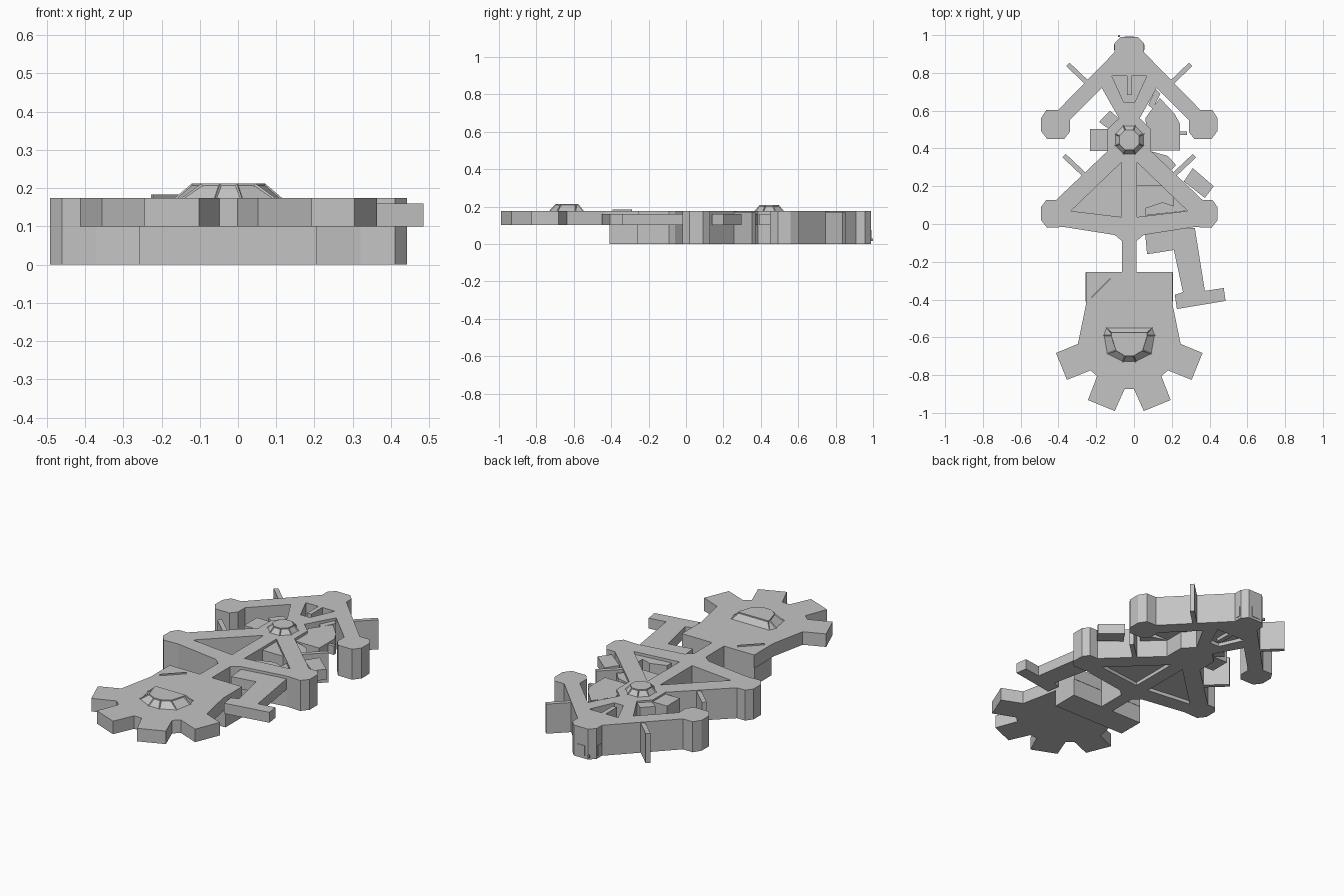
import bpy, bmesh, math
from mathutils import Vector

if "Cube" in bpy.data.objects:
    bpy.data.objects.remove(bpy.data.objects["Cube"])

CX = -0.025      # mirror axis of the station
TOP = 0.175      # deck height

grey = bpy.data.materials.new("hull_grey")
grey.diffuse_color = (0.55, 0.55, 0.55, 1)
grey.use_nodes = True
grey.node_tree.nodes["Principled BSDF"].inputs["Base Color"].default_value = grey.diffuse_color


def finish(name, me):
    me.materials.clear()
    me.materials.append(grey)
    ob = bpy.data.objects.new(name, me)
    bpy.context.collection.objects.link(ob)
    return ob


def slab(name, outline, z0, z1, holes=()):
    """Extrude a flat outline with holes between two heights."""
    cu = bpy.data.curves.new(name + "_profile", 'CURVE')
    cu.dimensions = '2D'
    cu.fill_mode = 'BOTH'
    cu.extrude = (z1 - z0) / 2
    for loop in [outline, *holes]:
        sp = cu.splines.new('POLY')
        sp.points.add(len(loop) - 1)
        for p, (x, y) in zip(sp.points, loop):
            p.co = (x, y, 0, 1)
        sp.use_cyclic_u = True
    tmp = bpy.data.objects.new(name + "_tmp", cu)
    bpy.context.collection.objects.link(tmp)
    bpy.context.view_layer.update()
    dg = bpy.context.evaluated_depsgraph_get()
    me = bpy.data.meshes.new_from_object(tmp.evaluated_get(dg))
    bpy.data.objects.remove(tmp)
    bm = bmesh.new()
    bm.from_mesh(me)
    bmesh.ops.remove_doubles(bm, verts=bm.verts, dist=1e-5)
    bmesh.ops.translate(bm, verts=bm.verts, vec=(0, 0, (z0 + z1) / 2))
    bmesh.ops.recalc_face_normals(bm, faces=bm.faces)
    for f in bm.faces:
        f.smooth = False
    bm.to_mesh(me)
    bm.free()
    me.name = name
    return finish(name, me)


def mirrored(half):
    """Right half outline (offsets from the axis) -> whole outline."""
    return [(CX + x, y) for x, y in half] + [(CX - x, y) for x, y in reversed(half)]


def bar(name, a, b, width, z0, z1):
    """Upright plate running from a to b."""
    a, b = Vector(a), Vector(b)
    d = (b - a).normalized()
    n = Vector((-d.y, d.x)) * width / 2
    return slab(name, [tuple(a + n), tuple(b + n), tuple(b - n), tuple(a - n)], z0, z1)


def box(name, x0, x1, y0, y1, z0, z1):
    return slab(name, [(x0, y0), (x1, y0), (x1, y1), (x0, y1)], z0, z1)


def dome(name, base, top, z1):
    """Faceted canopy with raised ribs and inset panes."""
    bm = bmesh.new()
    lo = [bm.verts.new((x, y, TOP)) for x, y in base]
    hi = [bm.verts.new((x, y, z1)) for x, y in top]
    n = len(lo)
    sides = [bm.faces.new((lo[i], lo[(i + 1) % n], hi[(i + 1) % n], hi[i])) for i in range(n)]
    bm.faces.new(hi)
    bm.faces.new(lo[::-1])
    bmesh.ops.recalc_face_normals(bm, faces=bm.faces)
    bmesh.ops.inset_individual(bm, faces=sides, thickness=0.006, depth=-0.004)
    me = bpy.data.meshes.new(name)
    bm.to_mesh(me)
    bm.free()
    return finish(name, me)


# Main hull: rear arms, hub, swept wings and neck
hull = mirrored([
    (.045, .99), (.077, .957), (.077, .91), (.377, .603), (.44, .603), (.467, .56),
    (.467, .492), (.435, .45), (.345, .45), (.315, .487), (.315, .55), (.145, .72),
    (.055, .56), (.115, .503), (.115, .386), (.388, .127), (.44, .127), (.467, .09),
    (.467, .02), (.435, -.02), (.345, -.016), (.077, -.058), (.038, -.09), (.038, -.26)])
wing = [(.04, .328), (.04, .037), (.309, .069)]
left_well = [(CX - x, y) for x, y in wing]
right_well = [(CX + x, y) for x, y in wing]
rear_well = [(CX + x, y) for x, y in [
    (-.092, .783), (-.013, .783), (-.013, .683), (.013, .683),
    (.013, .783), (.092, .783), (.029, .645), (-.029, .645)]]
slab("main_hull", hull, 0, TOP, [left_well, right_well, rear_well])
for name, well in (("left", left_well), ("right", right_well), ("rear", rear_well)):
    slab(name + "_well_floor", well, 0.02, 0.03)

# Front module with radiating docking teeth, and the block beneath it
slab("front_module", mirrored([
    (.23, -.255), (.23, -.43), (.272, -.635), (.388, -.683), (.33, -.825), (.205, -.775),
    (.17, -.805), (.219, -.932), (.077, -.99), (.024, -.873)]), 0.1, TOP)
box("lower_block", CX - .232, CX + .232, -.41, -.257, 0, 0.1)

# Right side arm with cross tip
slab("side_arm", [
    (.058, -.04), (.069, -.16), (.211, -.138), (.259, -.36), (.216, -.375), (.227, -.45),
    (.485, -.407), (.475, -.339), (.375, -.354), (.322, -.02)], 0.1, 0.16)

# Rooms inside the right wing
slab("wing_room_back", [(.015, .328), (.015, .2), (.137, .2), (.165, .205)], 0.1, 0.16)
slab("wing_room_front", [(.06, .045), (.06, .085), (.15, .115), (.21, .095), (.21, .15),
                         (.283, .07)], 0.1, 0.16)

# Rooms and boxes around the hub
slab("right_hub_room", [(.06, .56), (.137, .667), (.216, .582), (.243, .53), (.243, .39),
                        (.08, .39)], 0.1, 0.16)
slab("right_back_room", [(.075, .63), (.1, .61), (.14, .69), (.115, .715)], 0.1, 0.16)
box("right_hub_tab", .24, .28, .47, .49, 0.1, 0.15)
slab("right_shoulder_room", [(.09, .385), (.18, .36), (.222, .312), (.19, .28)], 0.1, 0.16)
slab("right_wing_box", [(.311, .296), (.422, .2), (.375, .138), (.264, .225)], 0.1, 0.16)
box("left_hub_box", -.232, -.13, .386, .503, 0.03, 0.165)
slab("left_hub_corner", [(-.185, .54), (-.127, .6), (-.07, .55), (-.13, .5)], 0.03, 0.165)

# Radiator fins on the arms and wings
for s, side in ((-1, "left"), (1, "right")):
    bar(side + "_rear_fin", (CX + s * .325, .845), (CX + s * .21, .735), .025, 0, TOP - .005)
    bar(side + "_wing_fin", (CX + s * .345, .362), (CX + s * .235, .258), .025, 0, TOP - .005)

# Hub dome
def octagon(r):
    return [(CX + r * math.cos(math.radians(22.5 + 45 * i)),
             .445 + r * math.sin(math.radians(22.5 + 45 * i))) for i in range(8)]
dome("hub_dome", octagon(.086), octagon(.057), 0.207)

# Front canopy
dome("front_canopy",
     mirrored([(.125, -.545), (.14, -.59), (.122, -.69), (.035, -.733)]),
     mirrored([(.095, -.575), (.095, -.59), (.07, -.67), (.022, -.698)]), 0.213)

# Small fittings: deck plate, rear doors, beacon
bar("deck_plate", (-.225, -.39), (-.125, -.29), .006, TOP, 0.183)
box("rear_door", CX - .025, CX + .025, .988, .993, 0.015, 0.075)
for s, side in ((-1, "left"), (1, "right")):
    x = CX + s * .077
    box(side + "_rear_door", x - .003, x + .003, .92, .95, 0.015, 0.075)
box("beacon", -.084, -.074, .99, 1.0, 0.015, 0.03)
